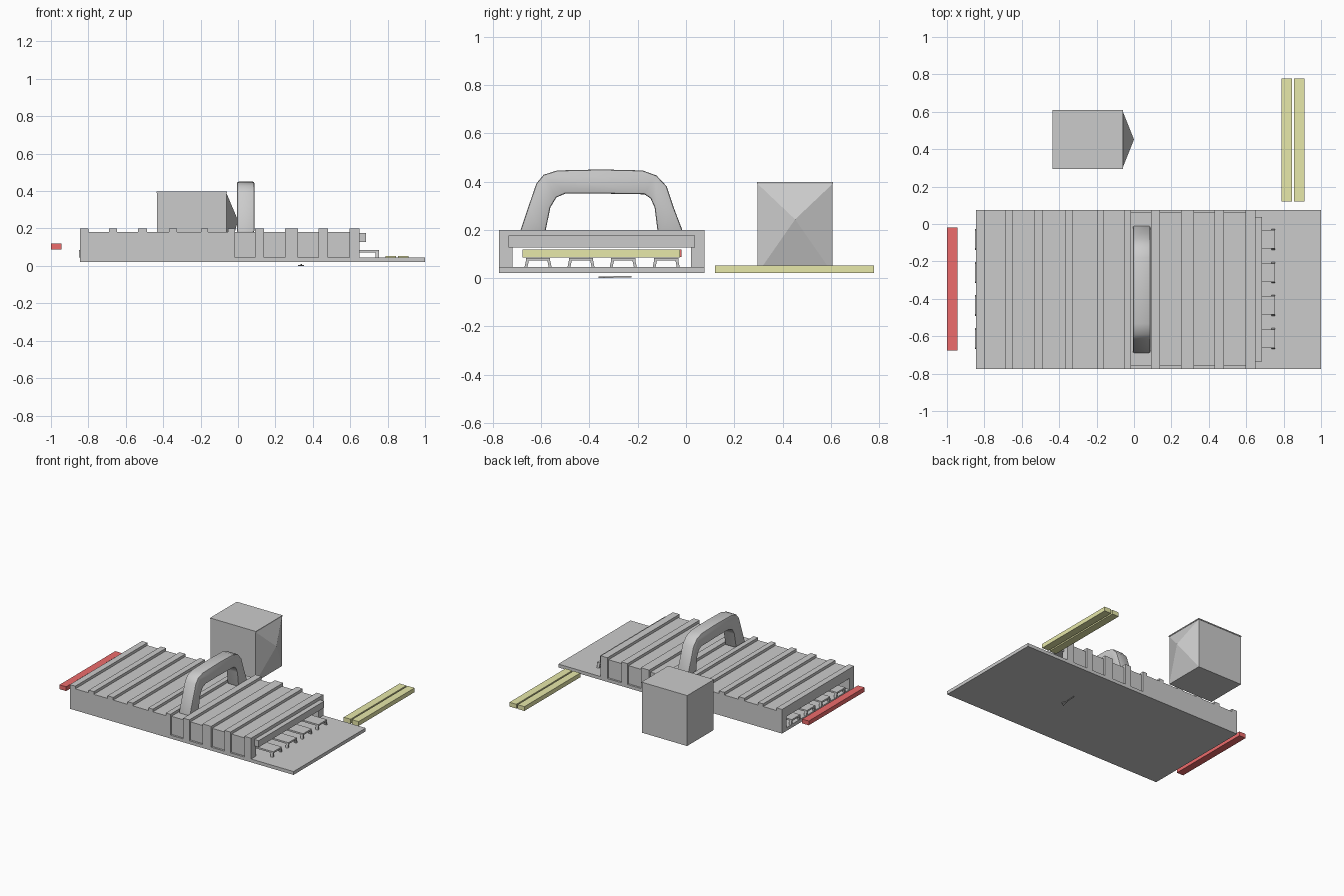
import bpy, bmesh
from mathutils import Vector

if "Cube" in bpy.data.objects:
    bpy.data.objects.remove(bpy.data.objects["Cube"])


def material(name, rgb):
    m = bpy.data.materials.new(name)
    m.diffuse_color = (*rgb, 1)
    m.use_nodes = True
    m.node_tree.nodes["Principled BSDF"].inputs["Base Color"].default_value = m.diffuse_color
    return m


YELLOW = material("yellow", (0.80, 0.81, 0.40))
RED = material("red", (0.85, 0.15, 0.15))
MID = -0.349          # centre line of the machine in y


def finish(name, bm, mat=None):
    bmesh.ops.recalc_face_normals(bm, faces=bm.faces)
    me = bpy.data.meshes.new(name)
    bm.to_mesh(me)
    bm.free()
    ob = bpy.data.objects.new(name, me)
    bpy.context.collection.objects.link(ob)
    if mat:
        me.materials.append(mat)
    return ob


def add_box(bm, x, y, z):
    vs = bmesh.ops.create_cube(bm, size=1)["verts"]
    for v in vs:
        v.co = Vector((x[v.co.x > 0], y[v.co.y > 0], z[v.co.z > 0]))
    return vs


def box(name, x, y, z, mat=None):
    bm = bmesh.new()
    add_box(bm, x, y, z)
    return finish(name, bm, mat)


def add_prism(bm, yz, x0, x1):
    """Extrude a (y, z) outline along x."""
    f = bm.faces.new([bm.verts.new((x0, y, z)) for y, z in yz])
    new = bmesh.ops.extrude_face_region(bm, geom=[f])["geom"]
    for v in new:
        if isinstance(v, bmesh.types.BMVert):
            v.co.x = x1


def arch(outer, inner, bottom, top, roof):
    """Square inverted-U outline centred on the machine."""
    return [(MID - outer, bottom), (MID - outer, top), (MID + outer, top), (MID + outer, bottom),
            (MID + inner, bottom), (MID + inner, roof), (MID - inner, roof), (MID - inner, bottom)]


# base plate
box("base_plate", (-0.845, 1.0), (-0.774, 0.076), (0.02, 0.045))

# tunnel housing with roof grooves; the exit half is also recessed on the sides
bm = bmesh.new()
add_prism(bm, arch(0.425, 0.37, 0.045, 0.20, 0.127), -0.845, 0.65)
housing = finish("tunnel_housing", bm)

grooves = [(-0.80, -0.69), (-0.647, -0.535), (-0.487, -0.37), (-0.326, -0.198), (-0.16, -0.053),
           (-0.016, 0.09), (0.14, 0.25), (0.32, 0.43), (0.48, 0.595)]
bm = bmesh.new()
for a, b in grooves:
    if b < 0:
        add_box(bm, (a, b), (-0.9, 0.2), (0.18, 0.3))
    else:
        add_prism(bm, arch(0.5, 0.411, 0.03, 0.3, 0.18), a, b)
cutter = finish("groove_cutter", bm)
cutter.hide_render = True
mod = housing.modifiers.new("grooves", "BOOLEAN")
mod.operation = "DIFFERENCE"
mod.solver = "EXACT"
mod.object = cutter
bpy.context.view_layer.objects.active = housing
bpy.ops.object.modifier_apply(modifier=mod.name)
bpy.data.objects.remove(cutter)

# bar above the exit opening
box("exit_lintel", (0.65, 0.685), (-0.735, 0.037), (0.127, 0.176))

# four carrier rails on splayed legs running through the tunnel
for i, yc in enumerate((-0.613, -0.435, -0.26, -0.082)):
    bm = bmesh.new()
    add_box(bm, (-0.85, 0.755), (yc - 0.05, yc + 0.05), (0.072, 0.084))
    for x in (-0.85, -0.45, -0.05, 0.35, 0.735):
        for s in (-1, 1):
            edge = yc + s * 0.050
            for v in add_box(bm, (x, x + 0.02), sorted((edge, edge - s * 0.012)), (0.045, 0.074)):
                if v.co.z < 0.05:
                    v.co.y += s * 0.006
    finish(f"carrier_rail_{i + 1}", bm)

# bars: one entering, one inside, two finished ones
box("entering_bar", (-1.0, -0.945), (-0.675, -0.018), (0.087, 0.119), RED)
box("inner_bar", (0.30, 0.355), (-0.678, -0.024), (0.086, 0.118), YELLOW)
for i, x in enumerate((0.788, 0.855)):
    box(f"finished_bar_{i + 1}", (x, x + 0.056), (0.12, 0.778), (0.02, 0.052), YELLOW)

# arched handle across the roof
outline = [(-0.692, 0.18), (-0.655, 0.29), (-0.62, 0.392), (-0.59, 0.428), (-0.533, 0.446), (-0.35, 0.45),
           (-0.18, 0.446), (-0.122, 0.425), (-0.08, 0.38), (-0.05, 0.29), (-0.008, 0.18),
           (-0.116, 0.18), (-0.13, 0.293), (-0.147, 0.33), (-0.172, 0.347), (-0.35, 0.35),
           (-0.50, 0.35), (-0.537, 0.334), (-0.562, 0.293), (-0.585, 0.18)]
bm = bmesh.new()
add_prism(bm, outline, -0.006, 0.087)
handle = finish("arched_handle", bm)
bev = handle.modifiers.new("soft_edges", "BEVEL")
bev.width = 0.008
bev.segments = 2
bev.limit_method = "ANGLE"
bev.angle_limit = 1.2
bpy.ops.object.select_all(action="DESELECT")
handle.select_set(True)
bpy.context.view_layer.objects.active = handle
bpy.ops.object.modifier_apply(modifier=bev.name)
bpy.ops.object.shade_smooth_by_angle(angle=0.7)

# control cabinet with a pyramid on its side
bm = bmesh.new()
add_box(bm, (-0.434, -0.062), (0.297, 0.607), (0.02, 0.39))
bm.faces.ensure_lookup_table()
side = max(bm.faces, key=lambda f: f.calc_center_median().x)
apex = bmesh.ops.poke(bm, faces=[side])["verts"][0]
apex.co = (0.0, 0.452, 0.243)
finish("cabinet", bm)
box("cabinet_lid", (-0.437, -0.059), (0.294, 0.61), (0.39, 0.398))

# small arrow-shaped chip under the base plate
bm = bmesh.new()
bm_pts = [((0.32, -0.363), (0.353, -0.34), (0.335, -0.30)),
          ((0.333, -0.30), (0.337, -0.30), (0.342, -0.226), (0.338, -0.226))]
for pts, z in zip(bm_pts, (0.0, 0.003)):
    f = bm.faces.new([bm.verts.new((x, y, z)) for x, y in pts])
    for v in bmesh.ops.extrude_face_region(bm, geom=[f])["geom"]:
        if isinstance(v, bmesh.types.BMVert):
            v.co.z += 0.006
finish("floor_chip", bm)
